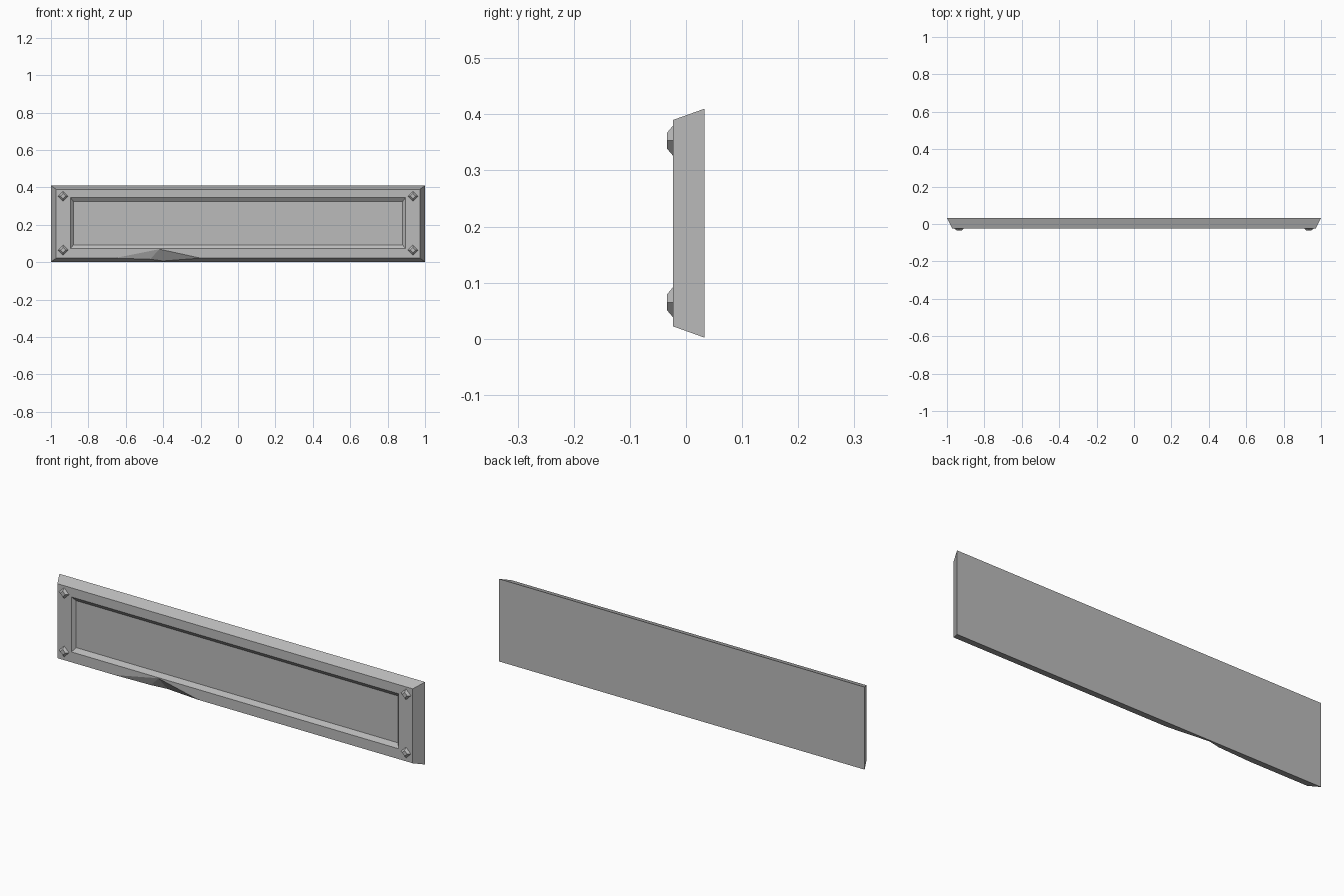
import bpy, bmesh, math
from mathutils import Matrix

cube = bpy.data.objects.get("Cube")
if cube:
    bpy.data.objects.remove(cube, do_unlink=True)

stone = bpy.data.materials.new("plain grey")
stone.use_nodes = True
GREY = (0.5, 0.5, 0.5, 1)
stone.diffuse_color = GREY
stone.node_tree.nodes["Principled BSDF"].inputs["Base Color"].default_value = GREY

FRONT, BACK = -0.023, 0.033
LOW, HIGH = 0.002, 0.41
EDGE = 0.02


def finish(bm, name):
    bmesh.ops.recalc_face_normals(bm, faces=bm.faces)
    mesh = bpy.data.meshes.new(name)
    bm.to_mesh(mesh)
    bm.free()
    mesh.materials.append(stone)
    obj = bpy.data.objects.new(name, mesh)
    bpy.context.collection.objects.link(obj)
    return obj


def rectangle(bm, half, y, low, high):
    """Four corners: bottom left, bottom right, top right, top left."""
    return [bm.verts.new((x, y, z)) for x, z in
            ((-half, low), (half, low), (half, high), (-half, high))]


# Bevelled slab with a sunken front panel
bm = bmesh.new()
back = rectangle(bm, 1.0, BACK, LOW, HIGH)
front = rectangle(bm, 0.972, FRONT, LOW + EDGE, HIGH - EDGE)
rim = rectangle(bm, 0.895, FRONT, 0.073, 0.345)
panel = rectangle(bm, 0.88, FRONT + 0.015, 0.093, 0.325)

# Chip broken out of the lower front edge
def on_slope(x, t):
    return bm.verts.new((x, FRONT + t * (BACK - FRONT), LOW + EDGE * (1 - t)))

left, right = on_slope(-0.66, 0), on_slope(-0.2, 0)
notch_a, notch_b = on_slope(-0.47, 0.3), on_slope(-0.4, 0.75)
apex = bm.verts.new((-0.42, FRONT, 0.07))
for facet in ((left, notch_a, apex), (notch_a, notch_b, apex), (notch_b, right, apex)):
    bm.faces.new(facet)

bm.faces.new(back)
bm.faces.new(panel)
for i in range(4):
    j = (i + 1) % 4
    bm.faces.new((rim[i], rim[j], panel[j], panel[i]))
    if i:
        bm.faces.new((back[i], back[j], front[j], front[i]))
        bm.faces.new((front[i], front[j], rim[j], rim[i]))
bm.faces.new((back[0], back[1], front[1], right, notch_b, notch_a, left, front[0]))
bm.faces.new((front[0], left, apex, right, front[1], rim[1], rim[0]))
finish(bm, "slab")

# Four diamond studs in the corners
for side, x in (("right", -0.935), ("left", 0.935)):
    for level, z in (("lower", 0.065), ("upper", 0.353)):
        bm = bmesh.new()
        bmesh.ops.create_cone(bm, cap_ends=True, segments=4, radius1=0.027,
                              radius2=0.014, depth=0.011)
        bmesh.ops.transform(bm, verts=bm.verts,
                            matrix=Matrix.Translation((x, FRONT - 0.0055, z))
                            @ Matrix.Rotation(math.pi / 2, 4, "X"))
        finish(bm, f"{level}_{side}_stud")
